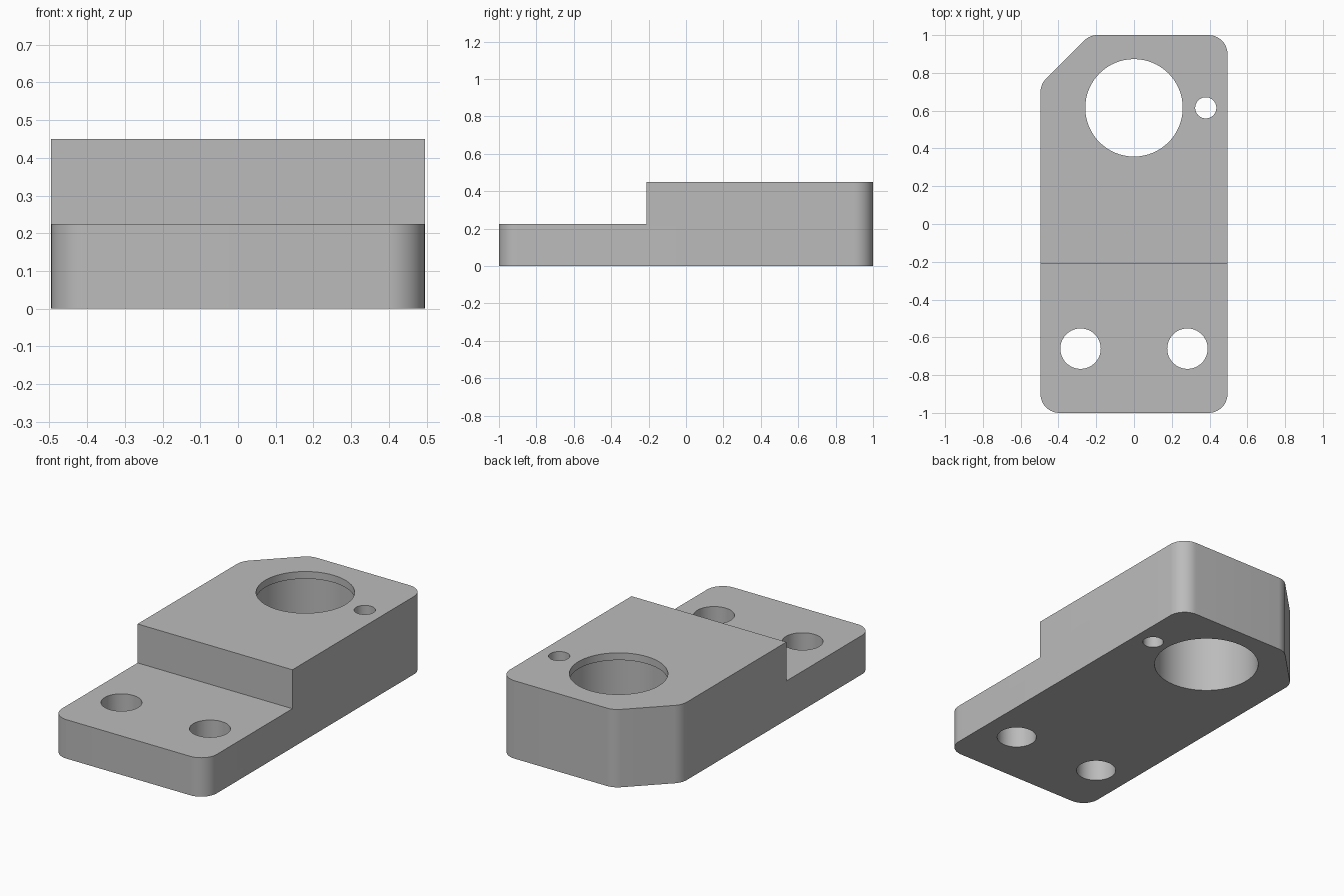
import bpy, bmesh, math
from mathutils import Vector

if "Cube" in bpy.data.objects:
    bpy.data.objects.remove(bpy.data.objects["Cube"])

TOP, STEP_Z, STEP_Y = 0.45, 0.225, -0.21
HALF_W, FILLET = 0.495, 0.1

grey = bpy.data.materials.new("plain_grey")
grey.use_nodes = True
colour = (0.5, 0.5, 0.5, 1)
grey.diffuse_color = colour
grey.node_tree.nodes["Principled BSDF"].inputs["Base Color"].default_value = colour


def rounded(corners, radius, steps=12):
    """Round every corner of a convex, counter-clockwise outline."""
    points = []
    for i, corner in enumerate(corners):
        p = Vector(corner)
        a = (Vector(corners[i - 1]) - p).normalized()
        b = (Vector(corners[(i + 1) % len(corners)]) - p).normalized()
        half = a.angle(b) / 2
        centre = p + (a + b).normalized() * radius / math.sin(half)
        start = math.atan2(-a.x, a.y) + math.pi
        if (p + a * radius / math.tan(half) - centre).dot(
                Vector((math.cos(start), math.sin(start)))) < 0:
            start += math.pi
        for s in range(steps + 1):
            t = start + (math.pi - 2 * half) * s / steps
            points.append(centre + radius * Vector((math.cos(t), math.sin(t))))
    return points


def circle(x, y, radius, sides=64):
    return [Vector((x + radius * math.cos(math.tau * i / sides),
                    y + radius * math.sin(math.tau * i / sides))) for i in range(sides)]


def prism(name, outline, z0, z1):
    bm = bmesh.new()
    base = bm.faces.new([bm.verts.new((p[0], p[1], z0)) for p in outline])
    top = bmesh.ops.extrude_face_region(bm, geom=[base])["geom"]
    bmesh.ops.translate(bm, vec=(0, 0, z1 - z0),
                        verts=[v for v in top if isinstance(v, bmesh.types.BMVert)])
    bmesh.ops.recalc_face_normals(bm, faces=bm.faces)
    mesh = bpy.data.meshes.new(name)
    bm.to_mesh(mesh)
    bm.free()
    obj = bpy.data.objects.new(name, mesh)
    bpy.context.collection.objects.link(obj)
    mesh.materials.append(grey)
    return obj


# Block with rounded corners and one chamfered back corner
block = prism("stepped_block", rounded(
    [(-HALF_W, -1), (HALF_W, -1), (HALF_W, 1), (-0.235, 1), (-HALF_W, 0.74)], FILLET), 0, TOP)

# Cutters: front step, two mounting holes, pin hole, bore and its wider lower part
cutters = [
    prism("step_cutter", [(-1, -2), (1, -2), (1, STEP_Y), (-1, STEP_Y)], STEP_Z, 1),
    prism("pin_hole_cutter", circle(0.38, 0.615, 0.056), -1, 1),
    prism("bore_cutter", circle(0, 0.615, 0.258), -1, 1),
    prism("counterbore_cutter", circle(0, 0.615, 0.283), -1, TOP - 0.042),
]
for side in (-1, 1):
    cutters.append(prism("mounting_hole_cutter", circle(side * 0.283, -0.66, 0.107), -1, 1))

bpy.ops.object.select_all(action="DESELECT")
bpy.context.view_layer.objects.active = block
block.select_set(True)
for cutter in cutters:
    cutter.hide_render = True
    mod = block.modifiers.new(cutter.name, "BOOLEAN")
    mod.operation, mod.solver, mod.object = "DIFFERENCE", "EXACT", cutter
    bpy.ops.object.modifier_apply(modifier=mod.name)
    bpy.data.objects.remove(cutter)

bpy.ops.object.shade_smooth_by_angle(angle=math.radians(30))
